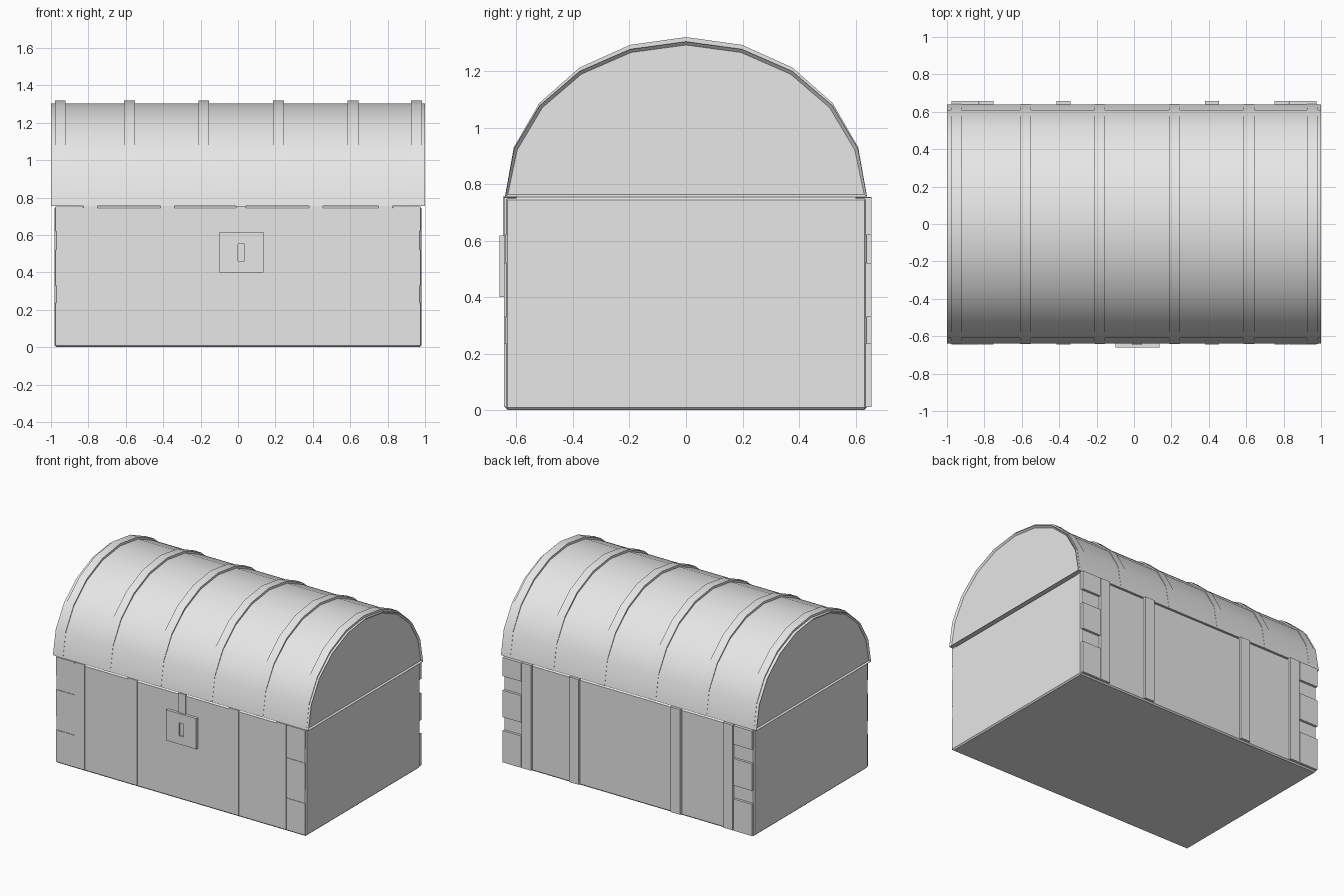
import bpy, bmesh
from math import sin, cos, pi, radians

cube = bpy.data.objects.get("Cube")
if cube:
    bpy.data.objects.remove(cube, do_unlink=True)

grey = bpy.data.materials.new("plain_grey")
grey.use_nodes = True
grey.diffuse_color = (0.8, 0.8, 0.8, 1)
grey.node_tree.nodes["Principled BSDF"].inputs["Base Color"].default_value = (0.8, 0.8, 0.8, 1)

SEGMENTS = 10
LID_BASE = 0.755


def finish(name, bm, smooth=False):
    bmesh.ops.recalc_face_normals(bm, faces=bm.faces[:])
    mesh = bpy.data.meshes.new(name)
    bm.to_mesh(mesh)
    bm.free()
    mesh.materials.append(grey)
    obj = bpy.data.objects.new(name, mesh)
    bpy.context.collection.objects.link(obj)
    if smooth:
        bpy.ops.object.select_all(action='DESELECT')
        obj.select_set(True)
        bpy.context.view_layer.objects.active = obj
        bpy.ops.object.shade_smooth_by_angle(angle=radians(35))
    return obj


def box_mesh(x, y, z):
    bm = bmesh.new()
    bmesh.ops.create_cube(bm, size=1)
    for v in bm.verts:
        v.co = [r[0] if c < 0 else r[1] for c, r in zip(v.co, (x, y, z))]
    return bm


def box(name, x, y, z):
    return finish(name, box_mesh(x, y, z))


def arch_mesh(x0, x1, half_depth, height):
    """Solid half-ellipse extruded along x."""
    bm = bmesh.new()
    angles = [pi * i / SEGMENTS for i in range(SEGMENTS + 1)]
    ring = [bm.verts.new((x0, half_depth * cos(a), LID_BASE + height * sin(a))) for a in angles]
    face = bm.faces.new(ring)
    new = bmesh.ops.extrude_face_region(bm, geom=[face])["geom"]
    for v in new:
        if isinstance(v, bmesh.types.BMVert):
            v.co.x = x1
    bmesh.ops.recalc_face_normals(bm, faces=bm.faces[:])
    return bm


# Chest body with a fine bevel
bm = box_mesh((-0.98, 0.98), (-0.64, 0.64), (0, 0.752))
bmesh.ops.bevel(bm, geom=bm.edges[:], offset=0.009, segments=1, affect='EDGES')
finish("chest_body", bm)

# Domed lid with slightly recessed end panels
bm = arch_mesh(-1, 1, 0.64, 0.549)
ends = [f for f in bm.faces if abs(f.normal.x) > 0.9]
bmesh.ops.inset_individual(bm, faces=ends, thickness=0.012, depth=-0.012)
finish("lid", bm, smooth=True)

# Bands over the lid
for i, centre in enumerate((-0.95, -0.58, -0.183, 0.217, 0.615, 0.955)):
    bm = arch_mesh(centre - 0.029, centre + 0.029, 0.641, 0.565)
    finish(f"lid_band_{i + 1}", bm, smooth=True)

# Straps and corner brackets, nearly flush in front and proud at the back
for side, y in (("front", (-0.644, -0.6)), ("back", (0.6, 0.657))):
    for i, x0 in enumerate((-0.825, -0.415, 0.38, 0.752)):
        box(f"{side}_strap_{i + 1}", (x0, x0 + 0.075), y, (0.01, 0.754))
    for hand, x in (("right", (-0.975, -0.83)), ("left", (0.83, 0.975))):
        for level, z in (("lower", (0.01, 0.235)), ("middle", (0.33, 0.52)), ("upper", (0.62, 0.752))):
            box(f"{side}_{hand}_{level}_bracket", x, y, z)

# Hasp and lock plate with a sunken keyhole
box("hasp", (-0.01, 0.043), (-0.648, -0.6), (0.6, 0.756))
frame_y = (-0.66, -0.63)
box("lock_plate_left", (0.035, 0.135), frame_y, (0.4, 0.617))
box("lock_plate_right", (-0.1, 0), frame_y, (0.4, 0.617))
box("lock_plate_top", (0, 0.035), frame_y, (0.552, 0.617))
box("lock_plate_bottom", (0, 0.035), frame_y, (0.4, 0.46))
box("keyhole_back", (0, 0.035), (-0.65, -0.63), (0.46, 0.552))
